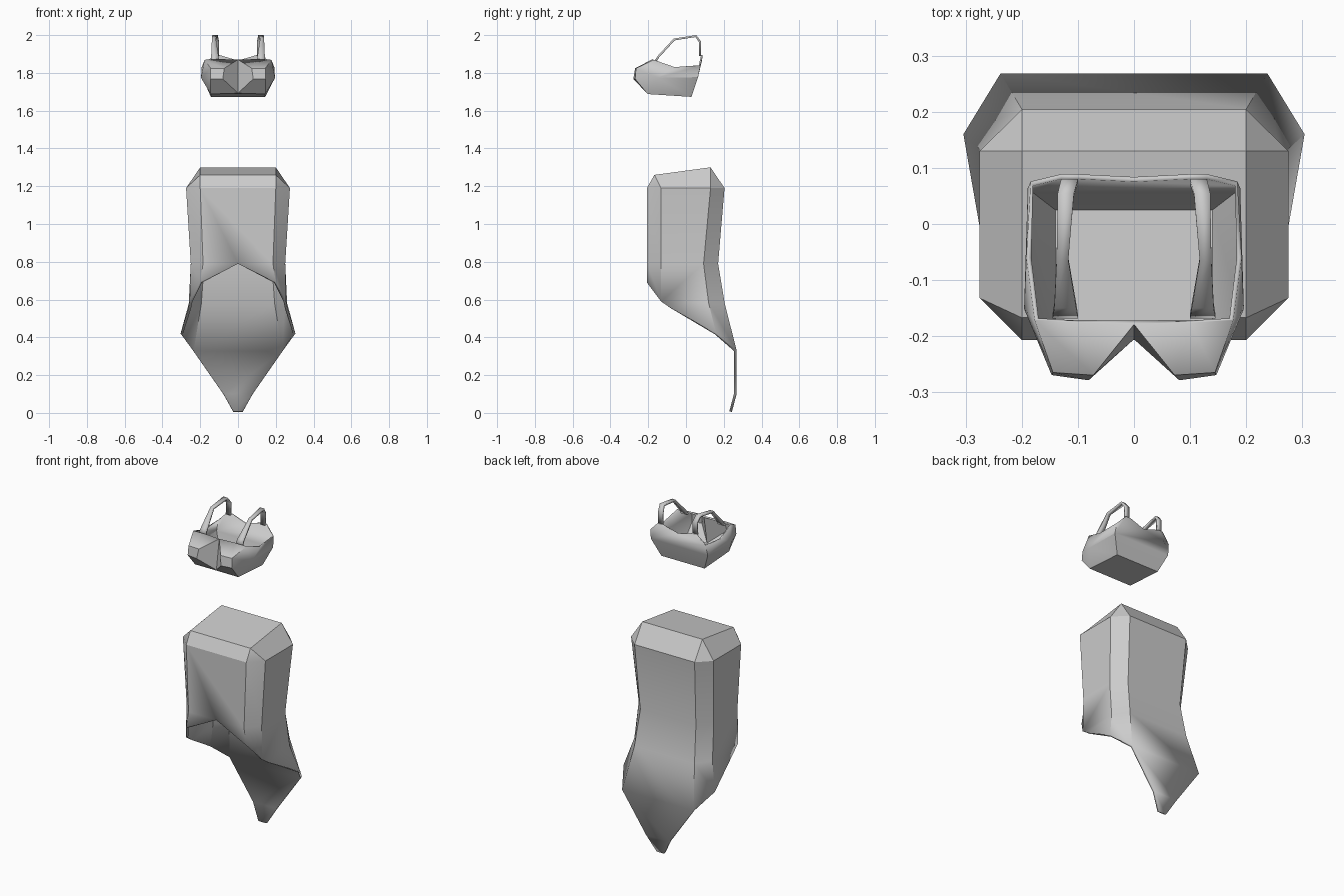
import bpy, bmesh

if "Cube" in bpy.data.objects:
    bpy.data.objects.remove(bpy.data.objects["Cube"])


def shell(name, pts, faces, thickness):
    """Build a symmetric thin shell. '-a' is the mirrored copy of point 'a'."""
    bm = bmesh.new()
    v = {}
    for k, (x, y, z) in pts.items():
        v[k] = bm.verts.new((x, y, z))
        v['-' + k] = v[k] if x == 0 else bm.verts.new((-x, y, z))
    for f in faces:
        names = f.split()
        bm.faces.new([v[n] for n in names])
        if '-' not in f and any(v[n] is not v['-' + n] for n in names):
            bm.faces.new([v['-' + n] for n in reversed(names)])
    bmesh.ops.recalc_face_normals(bm, faces=bm.faces[:])
    me = bpy.data.meshes.new(name)
    bm.to_mesh(me)
    bm.free()
    ob = bpy.data.objects.new(name, me)
    bpy.context.collection.objects.link(ob)
    mod = ob.modifiers.new('Thickness', 'SOLIDIFY')
    mod.thickness = thickness
    mod.offset = -1
    bpy.context.view_layer.objects.active = ob
    bpy.ops.object.select_all(action='DESELECT')
    ob.select_set(True)
    bpy.ops.object.shade_smooth_by_angle(angle=0.5)
    return ob


# Long tunic: chamfered box with open hem and pointed tail at the back
tunic = {
    'cf': (.20, -.167, 1.26), 'cb': (.20, .13, 1.30),
    'f0': (.20, -.207, 1.19), 'f1': (.185, -.207, .79), 'f2': (.20, -.207, .69),
    'fm': (0, -.207, .79),
    's0': (.275, -.132, 1.19), 's1': (.25, -.132, .79), 's2': (.255, -.132, .59),
    'h': (.262, -.08, .555),
    'r0': (.275, .13, 1.19), 'r1': (.25, .093, .79),
    'r2': (.26, .12, .58), 'r3': (.304, .16, .42),
    'b0': (.20, .204, 1.19), 'b1': (.185, .17, .79),
    'b2': (.20, .205, .58), 'b3': (.238, .268, .33),
    't1': (.078, .268, .10), 't2': (.025, .243, .005),
}
shell('tunic', tunic, [
    'cf cb -cb -cf', 'cf f0 -f0 -cf', 'cb b0 -b0 -cb',
    'cf s0 f0', 'cf cb r0 s0', 'cb b0 r0',
    'f0 f1 fm -f1 -f0', 'f1 f2 fm',
    'f0 s0 s1 f1', 'f1 s1 s2 f2',
    's0 r0 r1 s1', 's1 r1 r2 h s2', 'h r2 r3',
    'r0 b0 b1 r1', 'r1 b1 b2 r2', 'r2 b2 b3 r3',
    'b0 b1 -b1 -b0', 'b1 b2 -b2 -b1', 'b2 b3 -b3 -b2',
    'b3 t1 -t1 -b3', 't1 t2 -t2 -t1',
], .014)

# Short top: faceted cups, open above, closed underneath
top = {
    'ct': (0, -.172, 1.865), 'cb': (0, -.20, 1.70),
    'iu': (.075, -.262, 1.82), 'il': (.083, -.27, 1.77),
    'ou': (.14, -.258, 1.82), 'ol': (.142, -.262, 1.77),
    'n': (.10, -.172, 1.865), 't': (.17, -.168, 1.865),
    'm': (.187, -.15, 1.775), 'bf': (.14, -.20, 1.695),
    'd': (.183, -.06, 1.83), 'k': (.18, .068, 1.84),
    'w': (.183, .058, 1.78), 'bb': (.14, .025, 1.68),
    'p': (0, .075, 1.865), 'q': (.10, .08, 1.895), 'r': (.13, .08, 1.895),
}
shell('short_top', top, [
    'ct iu il cb', 'ct n iu', 'n t ou iu', 'iu ou ol il', 'cb il ol bf',
    't m ou', 'ou m ol', 'ol m bf', 't d m', 'm d k w', 'm w bb bf',
    'p q r k w -w -k -r -q', 'w bb -bb -w', 'cb bf bb -bb -bf',
], .009)

# Shoulder straps: (inner x, outer x, y, z) along the path
path = [(.10, .145, -.168, 1.863), (.103, .142, -.15, 1.89), (.117, .138, -.065, 1.982),
        (.107, .136, .055, 2.0), (.10, .13, .08, 1.965), (.10, .13, .08, 1.89)]
pts = {}
for i, (a, b, y, z) in enumerate(path):
    pts[f'a{i}'], pts[f'b{i}'] = (a, y, z), (b, y, z)
shell('shoulder_straps', pts,
      [f'a{i} b{i} b{i+1} a{i+1}' for i in range(len(path) - 1)], .011)
